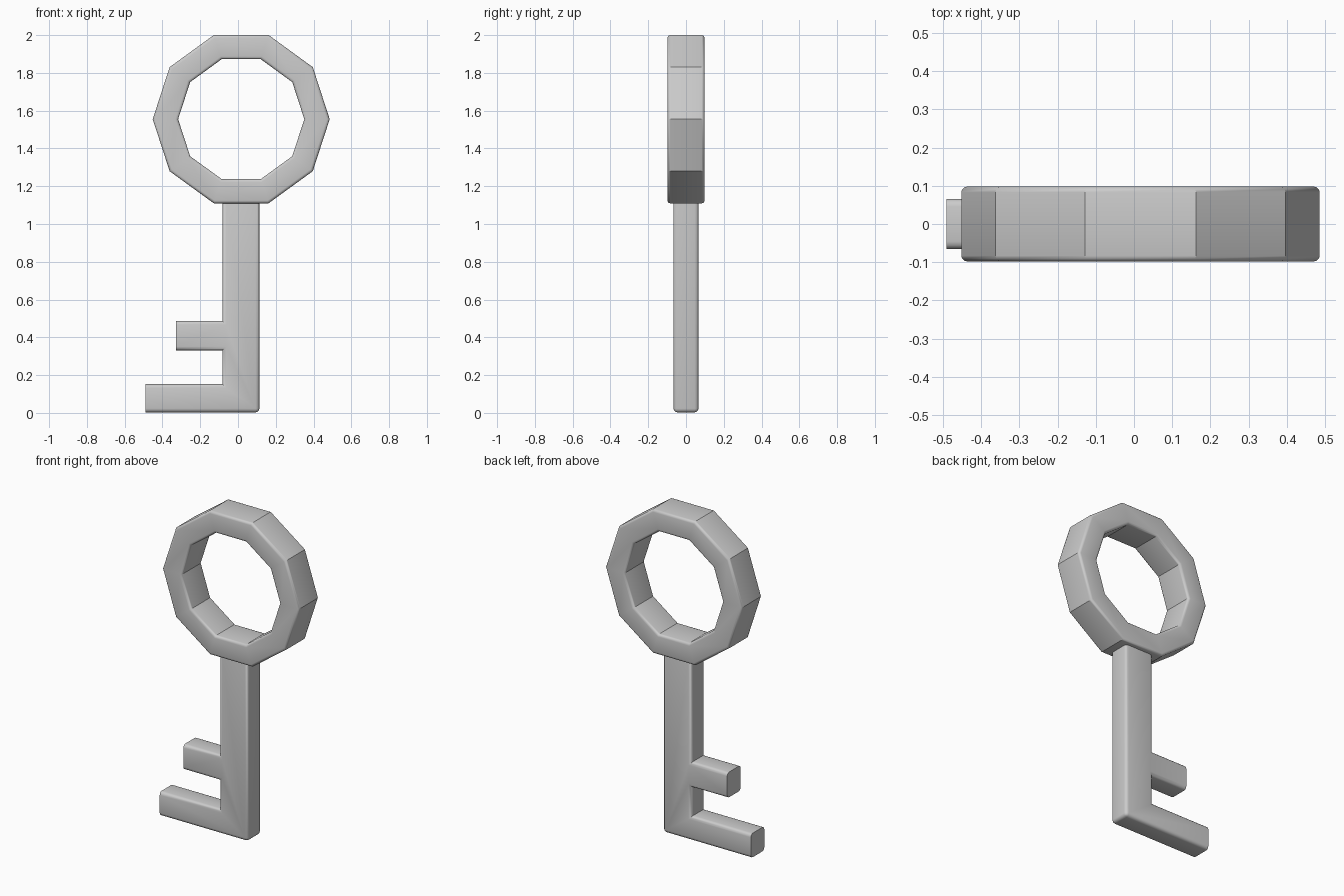
import bpy, bmesh, math
from math import cos, sin, pi

if "Cube" in bpy.data.objects:
    bpy.data.objects.remove(bpy.data.objects["Cube"])


def finish(bm, name):
    bmesh.ops.recalc_face_normals(bm, faces=bm.faces)
    mesh = bpy.data.meshes.new(name)
    bm.to_mesh(mesh)
    bm.free()
    obj = bpy.data.objects.new(name, mesh)
    bpy.context.collection.objects.link(obj)
    bpy.ops.object.select_all(action='DESELECT')
    obj.select_set(True)
    bpy.context.view_layer.objects.active = obj
    bpy.ops.object.shade_smooth_by_angle(angle=math.radians(32))
    return obj


def round_edges(bm, edges, width):
    bmesh.ops.bevel(bm, geom=edges, offset=width, segments=3, profile=0.5,
                    affect='EDGES', clamp_overlap=True)


# Ten-sided bow ring
SIDES, CX, CZ, OUTER, INNER, DEPTH = 10, 0.017, 1.555, 0.4685, 0.334, 0.098
bm = bmesh.new()
rows = []
for i in range(SIDES):
    a = 2 * pi * i / SIDES
    rows.append([bm.verts.new((CX + r * cos(a), y, CZ + r * sin(a)))
                 for r, y in ((OUTER, -DEPTH), (OUTER, DEPTH),
                              (INNER, DEPTH), (INNER, -DEPTH))])
for i in range(SIDES):
    p, q = rows[i], rows[(i + 1) % SIDES]
    for k in range(4):
        m = (k + 1) % 4
        bm.faces.new((p[k], p[m], q[m], q[k]))
bm.normal_update()
rims = [e for e in bm.edges if e.calc_face_angle(0) > math.radians(60)]
round_edges(bm, rims, 0.015)
finish(bm, "bow_ring")

# Shaft with two flat-ended teeth, extruded from one outline
L, R, HALF = -0.083, 0.113, 0.066
outline = [(R, 0.003), (R, 1.15), (L, 1.15), (L, 0.487), (-0.328, 0.487),
           (-0.328, 0.331), (L, 0.331), (L, 0.152), (-0.49, 0.152), (-0.49, 0.003)]
bm = bmesh.new()
front = bm.faces.new([bm.verts.new((x, -HALF, z)) for x, z in outline])
ext = bmesh.ops.extrude_face_region(bm, geom=[front], use_keep_orig=True)
bmesh.ops.translate(bm, vec=(0, 2 * HALF, 0),
                    verts=[g for g in ext["geom"] if isinstance(g, bmesh.types.BMVert)])
bmesh.ops.recalc_face_normals(bm, faces=bm.faces)


def is_rounded(e):
    a, b = e.verts[0].co, e.verts[1].co
    if abs(a.y - b.y) > 0.01:                    # edge through the depth
        return a.x > 0 and a.z < 0.1             # only the outer foot corner
    return not (abs(a.x - b.x) < 1e-4 and a.x < L - 0.1)   # keep tooth tips flat


round_edges(bm, [e for e in bm.edges if is_rounded(e)], 0.02)
finish(bm, "shaft_and_teeth")
